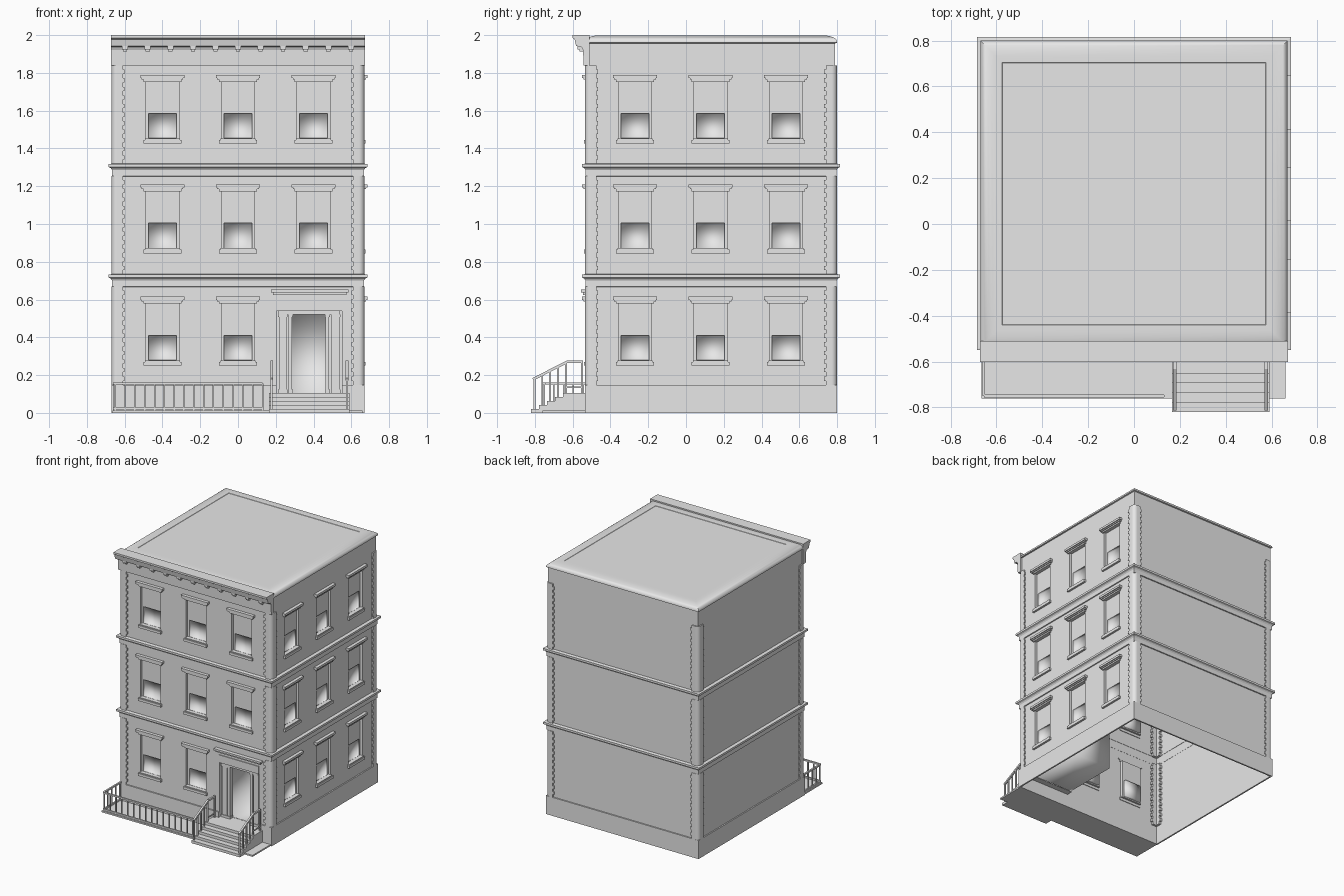
import bpy, bmesh, math
from mathutils import Vector

if "Cube" in bpy.data.objects:
    bpy.data.objects.remove(bpy.data.objects["Cube"])

stone = bpy.data.materials.new("plain_grey_stone")
stone.diffuse_color = (0.8, 0.8, 0.8, 1)
stone.use_nodes = True
stone.node_tree.nodes["Principled BSDF"].inputs["Base Color"].default_value = stone.diffuse_color

CY = 0.1325                 # building centre in y
WX, WY0, WY1 = 0.66, -0.525, 0.79   # wall planes
parts = {}                  # part name -> (verts, faces)


def add(name, verts, faces):
    vs, fs = parts.setdefault(name, ([], []))
    o = len(vs)
    vs += [tuple(v) for v in verts]
    fs += [[i + o for i in f] for f in faces]


BOX = [(0, 3, 2, 1), (4, 5, 6, 7), (0, 1, 5, 4), (1, 2, 6, 5), (2, 3, 7, 6), (3, 0, 4, 7)]


def box(name, x0, x1, y0, y1, z0, z1):
    add(name, [(x, y, z) for z in (z0, z1) for x, y in ((x0, y0), (x1, y0), (x1, y1), (x0, y1))], BOX)


def bar(name, p, q, r=0.005):
    """Square bar between two points"""
    p, q = Vector(p), Vector(q)
    rot = (q - p).to_track_quat('Z', 'Y')
    add(name, [c + rot @ Vector((a * r, b * r, 0)) for c in (p, q)
               for a, b in ((-1, -1), (1, -1), (1, 1), (-1, 1))], BOX)


def prism(name, outline, z0, z1):
    n = len(outline)
    add(name, [(x, y, z) for z in (z0, z1) for x, y in outline],
        [list(range(n))[::-1], list(range(n, 2 * n))] +
        [(i, (i + 1) % n, n + (i + 1) % n, n + i) for i in range(n)])


def ring(name, profile, cap=False):
    """Sweep a (half width, z) profile round the square plan"""
    vs = [(sx * w, CY + sy * (w - 0.0025), z) for w, z in profile
          for sx, sy in ((-1, -1), (1, -1), (1, 1), (-1, 1))]
    fs = [(4 * k + i, 4 * k + (i + 1) % 4, 4 * k + 4 + (i + 1) % 4, 4 * k + 4 + i)
          for k in range(len(profile) - 1) for i in range(4)]
    if cap:
        n = len(vs)
        fs.append((n - 4, n - 3, n - 2, n - 1))
    add(name, vs, fs)


# wall frames: u along the wall, d outward, z up
def front(u, d, z): return (u, WY0 - d, z)
def right(u, d, z): return (WX + d, u, z)


def wbox(name, wall, u0, u1, d0, d1, z0, z1):
    a, b = wall(u0, d0, z0), wall(u1, d1, z1)
    lo, hi = [min(p) for p in zip(a, b)], [max(p) for p in zip(a, b)]
    box(name, lo[0], hi[0], lo[1], hi[1], lo[2], hi[2])


def panel(name, wall, u0, u1, z0, z1, d, holes=()):
    """Flat wall face with rectangular holes"""
    us = sorted({u0, u1, *[h[0] for h in holes], *[h[1] for h in holes]})
    zs = sorted({z0, z1, *[h[2] for h in holes], *[h[3] for h in holes]})
    for a, b in zip(us, us[1:]):
        for c, e in zip(zs, zs[1:]):
            m, n = (a + b) / 2, (c + e) / 2
            if not any(h[0] < m < h[1] and h[2] < n < h[3] for h in holes):
                add(name, [wall(a, d, c), wall(b, d, c), wall(b, d, e), wall(a, d, e)], [(0, 1, 2, 3)])


def recess(name, wall, h, d0, d1, holes=()):
    """Sunken pocket: four reveals and a back panel"""
    u0, u1, z0, z1 = h
    loop = ((u0, z0), (u1, z0), (u1, z1), (u0, z1))
    add(name, [wall(u, d, z) for d in (d0, d1) for u, z in loop],
        [(i, (i + 1) % 4, 4 + (i + 1) % 4, 4 + i) for i in range(4)])
    panel(name, wall, u0, u1, z0, z1, d1, holes)


# windows: recess, lower sash, lintel and sill
TOPS = (0.615, 1.21, 1.79)
openings = {front: [], right: []}
for wall, centres in ((front, (-0.4, 0, 0.4)), (right, (-0.27, 0.13, 0.53))):
    for c in centres:
        for t in TOPS:
            if wall is front and c == 0.4 and t == TOPS[0]:
                continue        # the entrance takes this bay
            h = (c - 0.088, c + 0.088, t - 0.34, t - 0.035)
            s = (c - 0.074, c + 0.074, t - 0.336, t - 0.205)
            openings[wall].append(h)
            recess("window_recesses", wall, h, 0, -0.02, [s])
            recess("window_sashes", wall, s, -0.02, -0.04)
            for w, d, a, b in ((0.117, 0.025, 0.017, 0), (0.11, 0.018, 0.026, 0.017), (0.1, 0.011, 0.037, 0.026)):
                wbox("window_lintels", wall, c - w, c + w, -0.005, d, t - a, t - b)
            wbox("window_sills", wall, c - 0.1, c + 0.1, -0.005, 0.016, t - 0.365, t - 0.345)
            wbox("window_sills", wall, c - 0.092, c + 0.092, -0.02, 0.011, t - 0.345, t - 0.337)

# entrance: opening, jambs, deep vestibule, columns and hood
door = (0.205, 0.55, 0.105, 0.6)
openings[front].append(door)
gap = (0.285, 0.465, 0.106, 0.52)
recess("door_surround", front, door, 0, -0.05, [gap])
recess("door_vestibule", front, (0.215, 0.54, 0.106, 0.53), -0.052, -0.5)
wbox("door_transom", front, 0.205, 0.55, -0.05, 0.006, 0.54, 0.6)
wbox("door_transom", front, 0.215, 0.54, -0.05, -0.004, 0.522, 0.54)
for u, w in ((0.238, 0.022), (0.517, 0.022), (0.277, 0.01), (0.473, 0.01)):
    wbox("door_columns", front, u - w, u + w, -0.05, -0.015, 0.106, 0.522)
    wbox("door_columns", front, u - w - 0.003, u + w + 0.003, -0.05, -0.01, 0.106, 0.125)
    wbox("door_columns", front, u - w - 0.003, u + w + 0.003, -0.05, -0.01, 0.508, 0.522)
wbox("door_hood", front, 0.175, 0.585, -0.005, 0.03, 0.637, 0.652)
wbox("door_hood", front, 0.185, 0.575, -0.005, 0.02, 0.625, 0.637)

# walls, open underneath
panel("front_wall", front, -WX, WX, 0, 1.96, 0, openings[front])
panel("right_wall", right, WY0, WY1, 0, 1.96, 0, openings[right])
add("left_wall", [(-WX, WY1, 0), (-WX, WY0, 0), (-WX, WY0, 1.96), (-WX, WY1, 1.96)], [(0, 1, 2, 3)])
add("back_wall", [(WX, WY1, 0), (-WX, WY1, 0), (-WX, WY1, 1.96), (WX, WY1, 1.96)], [(0, 1, 2, 3)])

# base course, lowered at the door
for x0, x1, y0, y1, z in ((-0.67, -0.658, -0.535, 0.8, 0.147), (0.658, 0.67, -0.535, 0.8, 0.147),
                          (-0.658, 0.658, 0.788, 0.8, 0.147), (-0.658, 0.205, -0.535, -0.523, 0.147),
                          (0.55, 0.658, -0.535, -0.523, 0.147), (0.205, 0.55, -0.535, -0.523, 0.105)):
    box("base_course", x0, x1, y0, y1, 0, z)

# belt courses
for z in (0.67, 1.255):
    ring("belt_courses", [(0.658, z - 0.003), (0.667, z), (0.667, z + 0.03), (0.673, z + 0.04),
                          (0.685, z + 0.046), (0.685, z + 0.062), (0.658, z + 0.066)])

# rounded corner quoins, alternating lengths
R = 0.03
for sx in (-1, 1):
    for sy in (-1, 1):
        for z0, z1 in ((0.147, 0.67), (0.733, 1.255), (1.318, 1.84)):
            step = (z1 - z0) / 23
            for k in range(23):
                n = 0.07 if k % 2 else 0.06
                o = [(0.64, 0.6675 - n), (0.67, 0.6675 - n)]
                o += [(0.67 - R + R * math.cos(a), 0.6675 - R + R * math.sin(a))
                      for a in [i * math.pi / 12 for i in range(7)]]
                o += [(0.67 - n, 0.6675), (0.67 - n, 0.6375), (0.64, 0.6375)]
                o = [(sx * x, CY + sy * y) for x, y in o]
                prism("corner_quoins", o if sx * sy > 0 else o[::-1], z0 + k * step, z0 + (k + 1) * step)

# roof with rounded rim and flat centre
rim = [(0.655, 1.955), (0.67, 1.96)]
rim += [(0.60 + 0.07 * math.cos(a), 1.965 + 0.033 * math.sin(a)) for a in [i * math.pi / 12 for i in range(7)]]
ring("roof_rim", rim + [(0.575, 1.998)])
ring("roof_deck", [(0.575, 1.998), (0.573, 1.996)], cap=True)

# front cornice and brackets
prof = [(-0.51, 2.0), (-0.602, 2.0), (-0.602, 1.985), (-0.59, 1.978), (-0.582, 1.942),
        (-0.553, 1.938), (-0.545, 1.92), (-0.542, 1.84), (-0.51, 1.84)]
n = len(prof)
add("front_cornice", [(x, y, z) for x in (-0.672, 0.672) for y, z in prof],
    [list(range(n)), list(range(n, 2 * n))[::-1]] +
    [(i, n + i, n + (i + 1) % n, (i + 1) % n) for i in range(n)])
for k in range(11):
    x = (k - 5) * 0.1195
    box("cornice_brackets", x - 0.016, x + 0.016, -0.575, -0.54, 1.925, 1.942)
    box("cornice_brackets", x - 0.011, x + 0.011, -0.565, -0.54, 1.912, 1.925)

# front yard slab and entrance steps
box("yard_slab", -0.665, 0.66, -0.76, -0.53, 0, 0.012)
for k in range(5):
    box("entrance_steps", 0.165, 0.59, -0.82 + 0.042 * k, -0.53, 0.021 * k, 0.021 * (k + 1))

# yard fence
for z in (0.022, 0.155):
    bar("yard_fence", (-0.655, -0.75, z), (0.13, -0.75, z), 0.006)
    bar("yard_fence", (-0.655, -0.75, z), (-0.655, -0.535, z), 0.006)
for k in range(16):
    x = -0.65 + 0.052 * k
    bar("yard_fence", (x, -0.75, 0.01), (x, -0.75, 0.155), 0.004)
for k in range(4):
    bar("yard_fence", (-0.655, -0.70 + 0.052 * k, 0.01), (-0.655, -0.70 + 0.052 * k, 0.155), 0.004)

# stair handrails
for x in (0.178, 0.577):
    bar("stair_rails", (x, -0.81, 0.178), (x, -0.63, 0.27), 0.007)
    bar("stair_rails", (x, -0.633, 0.27), (x, -0.545, 0.27), 0.007)
    bar("stair_rails", (x, -0.63, 0.135), (x, -0.545, 0.135), 0.004)
    for k in range(5):
        y = -0.803 + 0.042 * k
        bar("stair_rails", (x, y, 0.021 * (k + 1)), (x, y, min(0.27, 0.18 + (y + 0.81) * 0.51)), 0.005)
    bar("stair_rails", (x, -0.55, 0.1), (x, -0.55, 0.27), 0.005)

# turn the collected parts into objects
for name, (vs, fs) in parts.items():
    me = bpy.data.meshes.new(name)
    me.from_pydata(vs, [], fs)
    me.materials.append(stone)
    ob = bpy.data.objects.new(name, me)
    bpy.context.collection.objects.link(ob)
    bm = bmesh.new()
    bm.from_mesh(me)
    if name in ("door_vestibule", "window_sashes", "roof_rim"):
        bmesh.ops.remove_doubles(bm, verts=bm.verts, dist=1e-5)
    for f in bm.faces:
        f.smooth = name in ("door_vestibule", "window_sashes", "roof_rim", "corner_quoins")
    if name in ("roof_rim", "corner_quoins"):
        for e in bm.edges:
            e.smooth = len(e.link_faces) == 2 and e.calc_face_angle(0) < math.radians(35)
    bm.to_mesh(me)
    bm.free()
